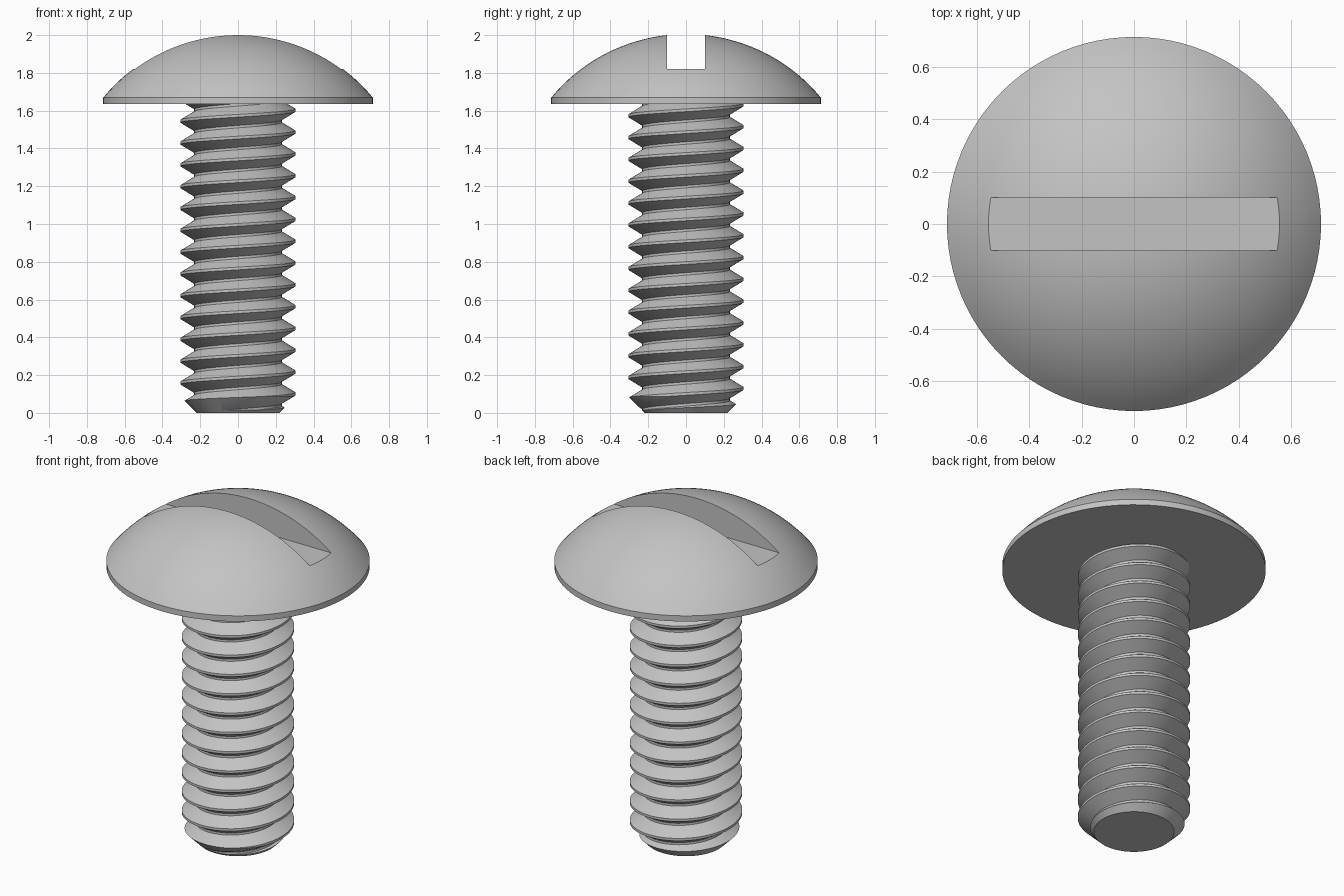
import bpy, bmesh
from math import sin, cos, pi, radians, sqrt

cube = bpy.data.objects.get("Cube")
if cube:
    bpy.data.objects.remove(cube, do_unlink=True)

SEG = 96

steel = bpy.data.materials.new("grey steel")
steel.use_nodes = True
GREY = (0.55, 0.55, 0.55, 1)
steel.diffuse_color = GREY
steel.node_tree.nodes["Principled BSDF"].inputs["Base Color"].default_value = GREY


def finish(name, bm):
    bmesh.ops.recalc_face_normals(bm, faces=bm.faces)
    mesh = bpy.data.meshes.new(name)
    bm.to_mesh(mesh)
    bm.free()
    mesh.materials.append(steel)
    obj = bpy.data.objects.new(name, mesh)
    bpy.context.collection.objects.link(obj)
    return obj


def lathe(name, profile):
    """Revolve (radius, z) points around the z axis."""
    bm = bmesh.new()
    vs = [bm.verts.new((r, 0, z)) for r, z in profile]
    es = [bm.edges.new(pair) for pair in zip(vs, vs[1:])]
    bmesh.ops.spin(bm, geom=vs + es, cent=(0, 0, 0), axis=(0, 0, 1),
                   angle=2 * pi, steps=SEG, use_duplicate=False)
    bmesh.ops.remove_doubles(bm, verts=bm.verts, dist=1e-5)
    return finish(name, bm)


def select(obj):
    bpy.ops.object.select_all(action='DESELECT')
    obj.select_set(True)
    bpy.context.view_layer.objects.active = obj


def boolean(obj, cutter, operation):
    cutter.hide_render = True
    mod = obj.modifiers.new("cut", 'BOOLEAN')
    mod.operation, mod.object, mod.solver = operation, cutter, 'EXACT'
    select(obj)
    bpy.ops.object.modifier_apply(modifier=mod.name)
    bpy.data.objects.remove(cutter, do_unlink=True)
    bpy.ops.object.shade_smooth_by_angle(angle=radians(25))


# Head: spherical dome over a thin cylindrical rim
RIM, BASE, EDGE, APEX = 0.714, 1.635, 1.669, 2.0054
rise = APEX - EDGE
ball = (RIM ** 2 + rise ** 2) / (2 * rise)
profile = [(0, BASE), (RIM, BASE)]
for i in range(25):
    r = RIM * (1 - i / 24)
    profile.append((r, APEX - ball + sqrt(ball ** 2 - r ** 2)))
head = lathe("head", profile)

# Straight driver slot right across the dome
bm = bmesh.new()
bmesh.ops.create_cube(bm, size=1)
bmesh.ops.scale(bm, vec=(2, 0.202, 0.5), verts=bm.verts)
bmesh.ops.translate(bm, vec=(0, 0, 1.82 + 0.25), verts=bm.verts)
boolean(head, finish("slot_cutter", bm), 'DIFFERENCE')

# Threaded shank: right-handed helical sweep, closed by a fan at each end
PITCH, CREST, ROOT = 0.1155, 0.305, 0.232
FLAT, FLANK, TURNS = 0.0145, 0.044, 16
START = 0.1005 - 2 * PITCH
tooth = [(CREST, -FLAT / 2), (CREST, FLAT / 2),
         (ROOT, FLAT / 2 + FLANK), (ROOT, PITCH - FLAT / 2 - FLANK)]
bm = bmesh.new()
last = TURNS * SEG
grid = {}
for i in range(last + SEG + 1):
    a = 2 * pi * i / SEG
    for j, (r, dz) in enumerate(tooth):
        if i <= last or j == 0:
            grid[i, j] = bm.verts.new((r * cos(a), r * sin(a),
                                       START + PITCH * i / SEG + dz))


def above(i, j):
    return grid[i, j + 1] if j < 3 else grid[i + SEG, 0]


for i in range(last):
    for j in range(4):
        bm.faces.new((grid[i, j], grid[i + 1, j], above(i + 1, j), above(i, j)))
for i0, z in ((0, -0.5), (last, 2.3)):
    tip = bm.verts.new((0, 0, z))
    loop = [grid[i0 + k, 0] for k in range(SEG + 1)]
    loop += [grid[i0, j] for j in (3, 2, 1)]
    for a, b in zip(loop, loop[1:] + loop[:1]):
        bm.faces.new((tip, a, b))
shank = finish("threaded_shank", bm)

# Trim the shank flat at both ends, with a chamfered point
envelope = lathe("shank_envelope", [(0, 0), (0.218, 0), (0.4, 0.182),
                                    (0.4, 1.65), (0, 1.65)])
boolean(shank, envelope, 'INTERSECT')
